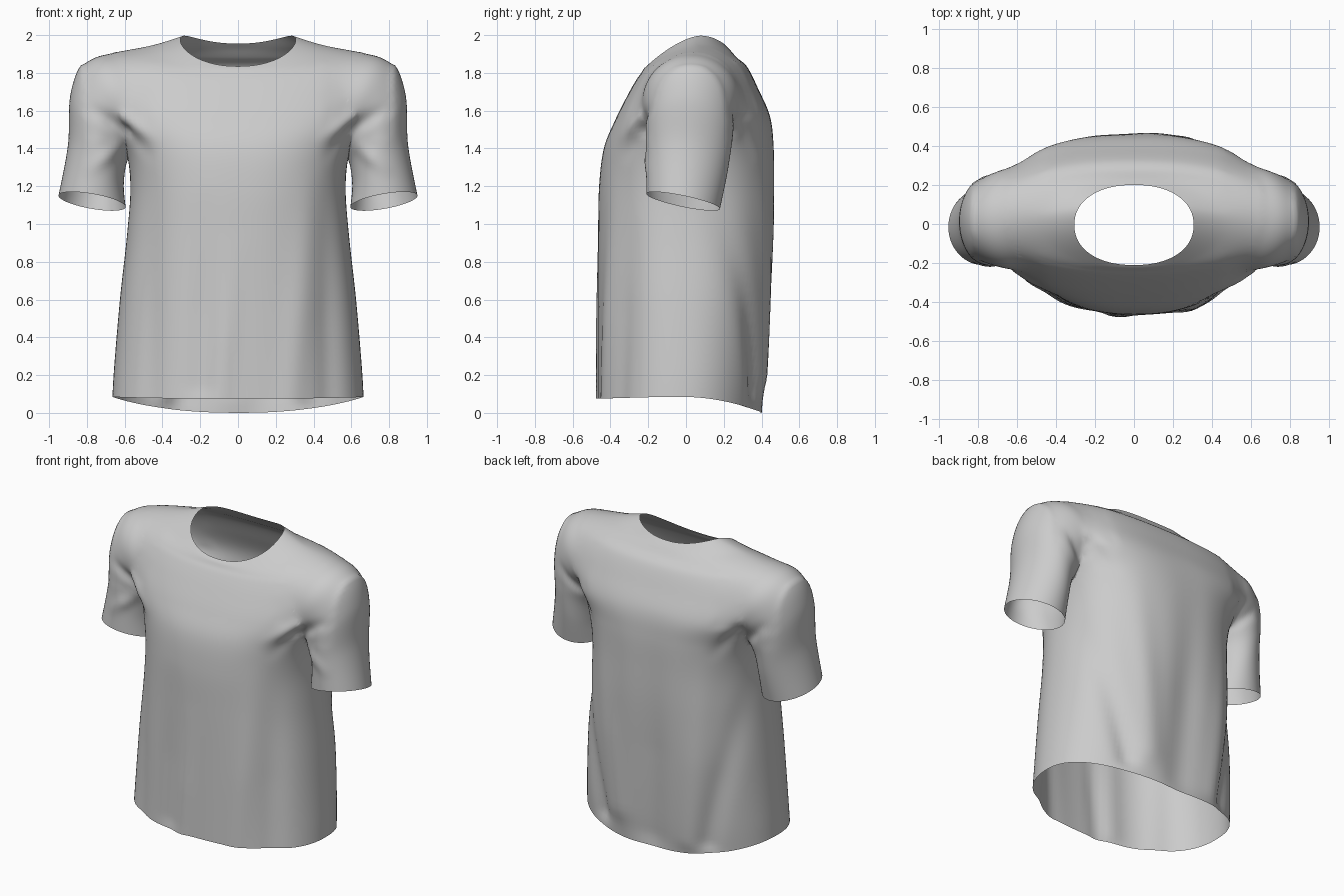
import bpy, bmesh, math
from mathutils import Vector

if "Cube" in bpy.data.objects:
    bpy.data.objects.remove(bpy.data.objects["Cube"])


def smooth_rows(rows, steps):
    """Catmull-Rom interpolation of parameter rows."""
    out = []
    for i in range(len(rows) - 1):
        p = [rows[max(0, min(len(rows) - 1, i + k))] for k in (-1, 0, 1, 2)]
        for s in range(steps):
            t = s / steps
            out.append([0.5 * (2 * b + (c - a) * t + (2 * a - 5 * b + 4 * c - d) * t * t
                               + (3 * b - a - 3 * c + d) * t ** 3) for a, b, c, d in zip(*p)])
    return out + [list(rows[-1])]


def power(v, e):
    return math.copysign(abs(v) ** e, v)


def loft(name, rings):
    """Capped skin over a list of closed rings."""
    bm = bmesh.new()
    loops = [[bm.verts.new(p) for p in ring] for ring in rings]
    n = len(loops[0])
    for a, b in zip(loops, loops[1:]):
        for i in range(n):
            bm.faces.new((a[i], a[(i + 1) % n], b[(i + 1) % n], b[i]))
    bm.faces.new(loops[0])
    bm.faces.new(loops[-1])
    bmesh.ops.recalc_face_normals(bm, faces=bm.faces)
    me = bpy.data.meshes.new(name)
    bm.to_mesh(me)
    bm.free()
    ob = bpy.data.objects.new(name, me)
    bpy.context.collection.objects.link(ob)
    return ob


# Body: half width, front y, back y, side z, front z, back z, squareness, ridge shift
body_rows = [
    (.665, -.465, .41, .085, .075, .0, 2.2, 0),
    (.655, -.465, .43, .25, .25, .2, 2.2, 0),
    (.625, -.465, .455, .6, .6, .6, 2.25, 0),
    (.587, -.465, .47, .95, .95, .95, 2.3, 0),
    (.570, -.46, .47, 1.22, 1.2, 1.22, 2.4, 0),
    (.605, -.435, .465, 1.42, 1.4, 1.42, 2.5, 0),
    (.71, -.375, .445, 1.58, 1.55, 1.57, 2.6, 0),
    (.75, -.31, .385, 1.74, 1.68, 1.71, 2.5, 0),
    (.74, -.265, .325, 1.86, 1.76, 1.83, 2.3, .05),
    (.65, -.24, .27, 1.912, 1.795, 1.88, 2.2, .1),
    (.46, -.225, .23, 1.947, 1.82, 1.925, 2.1, .25),
    (.305, -.21, .20, 1.997, 1.835, 1.955, 2.2, .4),
]
rings = []
for a, yf, yb, zs, zf, zb, n, r in smooth_rows(body_rows, 7):
    ring = []
    for i in range(120):
        t = 2 * math.pi * i / 120
        c, s = power(math.cos(t), 2 / n), power(math.sin(t), 2 / n)
        u = (s - r) / (1 + r) if s < r else (s - r) / (1 - r)
        z = zs + (zf - zs) * abs(u) ** 1.6 if u < 0 else zs + (zb - zs) * u ** 2
        ring.append((a * c, (yf + yb) / 2 + (yb - yf) / 2 * s, z))
    rings.append(ring)
shirt = loft("shirt", rings)

# Sleeves: outer x, z, inner x, z, front y, back y, front-to-back tilt
sleeve_rows = [
    (.46, 1.84, .46, 1.52, -.17, .22, 0),
    (.68, 1.91, .55, 1.42, -.24, .295, 0),
    (.82, 1.855, .575, 1.36, -.225, .275, 0),
    (.888, 1.68, .595, 1.30, -.215, .25, .01),
    (.90, 1.42, .605, 1.20, -.21, .22, .03),
    (.95, 1.15, .595, 1.09, -.21, .18, .04),
]
sleeves = []
for side, label in ((1, "right_sleeve"), (-1, "left_sleeve")):
    rings = []
    for xo, zo, xi, zi, yf, yb, tilt in smooth_rows(sleeve_rows, 8):
        ring = []
        for i in range(56):
            t = 2 * math.pi * i / 56
            c, s = math.cos(t), math.sin(t)
            ring.append((side * ((xo + xi) / 2 + (xo - xi) / 2 * c),
                         (yf + yb) / 2 + (yb - yf) / 2 * s,
                         (zo + zi) / 2 + (zo - zi) / 2 * c - tilt * s))
        rings.append(ring)
    sleeves.append(loft(label, rings))

# Weld the sleeves to the body
for sl in sleeves:
    m = shirt.modifiers.new("join", 'BOOLEAN')
    m.operation, m.solver, m.object = 'UNION', 'EXACT', sl
dg = bpy.context.evaluated_depsgraph_get()
joined = bpy.data.meshes.new_from_object(shirt.evaluated_get(dg))
shirt.modifiers.clear()
shirt.data = joined
for sl in sleeves:
    bpy.data.objects.remove(sl)

# Open the neck, hem and cuffs by removing the caps
bm = bmesh.new()
bm.from_mesh(joined)


def is_cap(f):
    c = f.calc_center_median()
    inside_neck = (abs(c.x) / .305) ** 2.2 + (abs(c.y + .005) / .205) ** 2.2 < .998
    return len(f.verts) > 16 or f.calc_area() > .004 or (c.z > 1.8 and inside_neck)


bmesh.ops.delete(bm, geom=[f for f in bm.faces if is_cap(f)], context='FACES')

# Soften the armhole seams, more strongly over the shoulder
for low, rounds in ((1.45, 8), (1.56, 18)):
    seam = [v for v in bm.verts
            if .46 < abs(v.co.x) < .82 and v.co.z > low and not v.is_boundary]
    for _ in range(rounds):
        bmesh.ops.smooth_vert(bm, verts=seam, factor=.5,
                              use_axis_x=True, use_axis_y=True, use_axis_z=True)

# Cloth folds: start, end, width, height (negative is a groove)
folds = [
    ((-.10, -.46, .05), (-.02, -.46, .95), .05, .015),
    ((-.20, -.46, .15), (-.17, -.46, 1.2), .07, -.015),
    ((.28, -.42, .05), (.38, -.40, 1.3), .07, .014),
    ((.48, -.33, .05), (.47, -.30, 1.3), .07, -.02),
    ((-.46, -.33, .05), (-.45, -.30, 1.3), .07, -.014),
    ((-.02, .43, .1), (-.1, .46, 1.6), .12, -.03),
    ((.22, .43, .2), (.35, .42, 1.5), .08, .018),
    ((-.3, .40, .1), (-.42, .38, 1.5), .08, .018),
    ((.36, .36, .12), (.58, .12, 1.15), .06, -.03),
    ((-.40, .35, .10), (-.58, .14, 1.2), .06, -.025),
]
for sx in (1, -1):
    folds += [((sx * .60, -.25, 1.56), (sx * .42, -.40, 1.42), .035, .018),
              ((sx * .59, -.26, 1.47), (sx * .46, -.38, 1.34), .035, -.015),
              ((sx * .60, -.22, 1.50), (sx * .80, -.21, 1.62), .035, -.022),
              ((sx * .64, -.20, 1.40), (sx * .82, -.21, 1.26), .035, .014),
              ((sx * .60, .30, 1.55), (sx * .44, .42, 1.34), .04, -.022),
              ((sx * .62, .26, 1.48), (sx * .78, .24, 1.62), .035, -.02)]
bm.normal_update()
moves = []
for v in bm.verts:
    d = 0
    for p, q, w, h in folds:
        p, q = Vector(p), Vector(q)
        t = max(0, min(1, (v.co - p).dot(q - p) / (q - p).length_squared))
        off = v.co - p.lerp(q, t)
        off.y *= .5
        d += h * min(1, 1.6 * (1 - t)) * math.exp(-(off.length / w) ** 2)
    moves.append(v.normal * d)
for v, mv in zip(bm.verts, moves):
    mv.z *= .3
    v.co += mv
for f in bm.faces:
    f.smooth = True
bm.to_mesh(joined)
bm.free()
